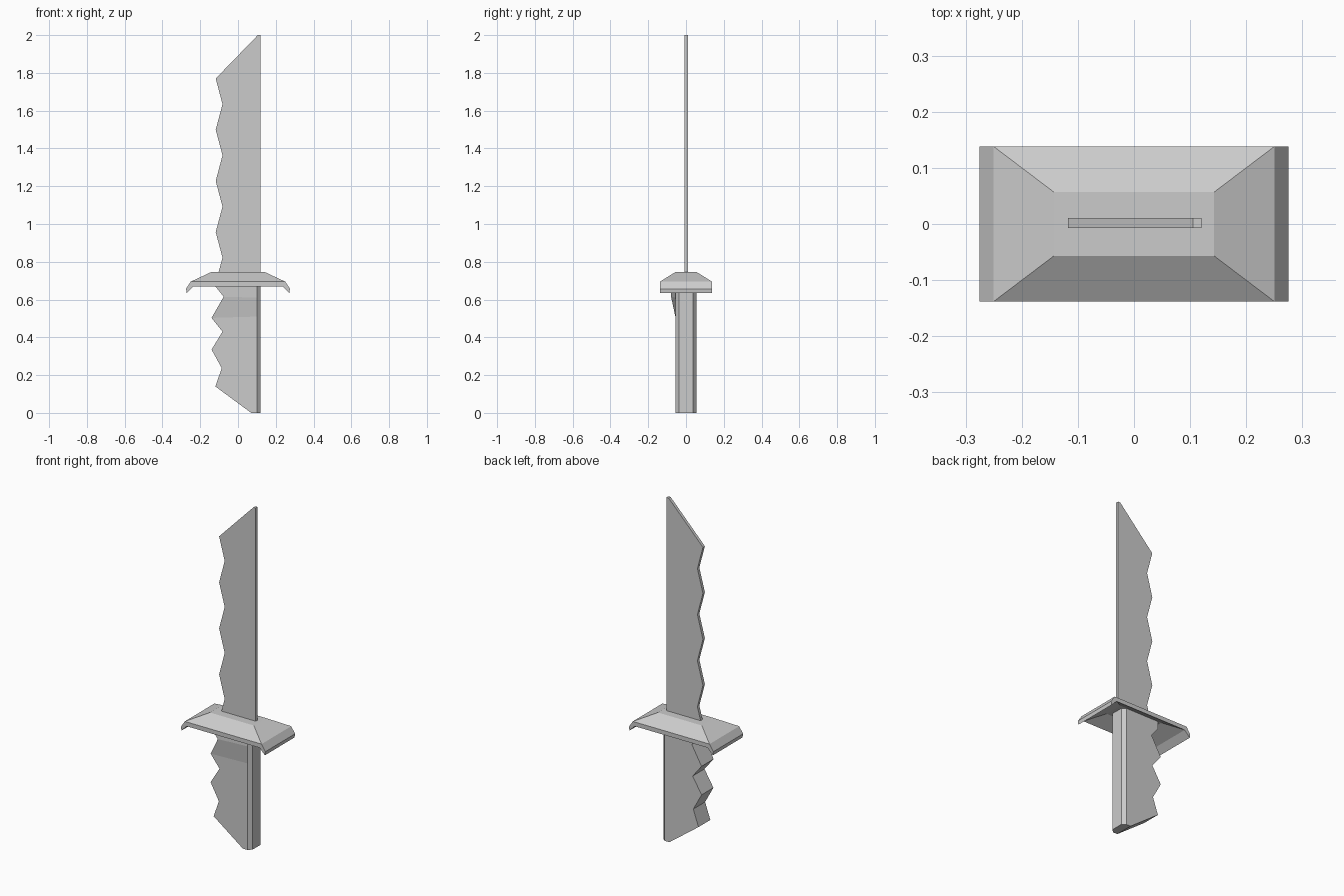
import bpy, bmesh

if "Cube" in bpy.data.objects:
    bpy.data.objects.remove(bpy.data.objects["Cube"])


def finish(name, bm):
    bmesh.ops.recalc_face_normals(bm, faces=bm.faces[:])
    mesh = bpy.data.meshes.new(name)
    bm.to_mesh(mesh)
    bm.free()
    obj = bpy.data.objects.new(name, mesh)
    bpy.context.collection.objects.link(obj)
    return obj


def bridge(bm, a, b):
    n = len(a)
    for i in range(n):
        j = (i + 1) % n
        bm.faces.new((a[i], a[j], b[j], b[i]))


# Blade: notched flat profile, extruded to its thickness
notches = [(-0.118 if i % 2 == 0 else -0.082, 1.77 - 0.1355 * i) for i in range(8)]
outline = [(0.12, 0.73), (0.12, 2.0), (0.105, 2.0)] + notches + [(-0.107, 0.73)]
bm = bmesh.new()
front = [bm.verts.new((x, -0.007, z)) for x, z in outline]
back = [bm.verts.new((x, 0.011, z)) for x, z in outline]
bm.faces.new(front)
bm.faces.new(back[::-1])
bridge(bm, front, back)
finish("blade", bm)

# Guard: hollow sloping plate whose two ends curl down
bm = bmesh.new()


def rect(x, y, z):
    return [bm.verts.new((sx * x, sy * y, z))
            for sx, sy in ((-1, -1), (1, -1), (1, 1), (-1, 1))]


top = rect(0.143, 0.057, 0.745)
shoulder = rect(0.25, 0.138, 0.695)
tip_outer = rect(0.275, 0.138, 0.657)
tip_lower = rect(0.272, 0.138, 0.635)
rim = rect(0.237, 0.138, 0.67)
ceiling = rect(0.143, 0.057, 0.715)
bm.faces.new(top)
bm.faces.new(ceiling[::-1])
bridge(bm, top, shoulder)
bridge(bm, rim, ceiling)
levels = [shoulder, tip_outer, tip_lower, rim]
for a, b in zip(levels, levels[1:]):
    for i, j in ((1, 2), (3, 0)):
        bm.faces.new((a[i], a[j], b[j], b[i]))
for i, j in ((0, 1), (2, 3)):
    bm.faces.new([r[i] for r in levels] + [r[j] for r in reversed(levels)])
finish("guard", bm)

# Grip: finger-notched rows with a chamfered spine; front y, left x, left z, spine z
rows = [(-0.055, 0.07, 0.0, 0.0), (-0.055, -0.12, 0.14, 0.14),
        (-0.055, -0.086, 0.237, 0.237), (-0.055, -0.14, 0.335, 0.335),
        (-0.055, -0.082, 0.43, 0.43), (-0.055, -0.14, 0.503, 0.51),
        (-0.079, -0.076, 0.615, 0.61), (-0.081, -0.12, 0.67, 0.67),
        (-0.081, -0.12, 0.72, 0.72)]
bm = bmesh.new()
rings = []
for fy, x, z, sz in rows:
    pts = [(x, fy, z), (0.1, -0.055, sz), (0.12, -0.036, sz),
           (0.12, 0.038, sz), (0.1, 0.055, sz), (x, 0.055, z)]
    rings.append([bm.verts.new(p) for p in pts])
for a, b in zip(rings, rings[1:]):
    bridge(bm, a, b)
bm.faces.new(rings[0][::-1])
bm.faces.new(rings[-1])
finish("grip", bm)
